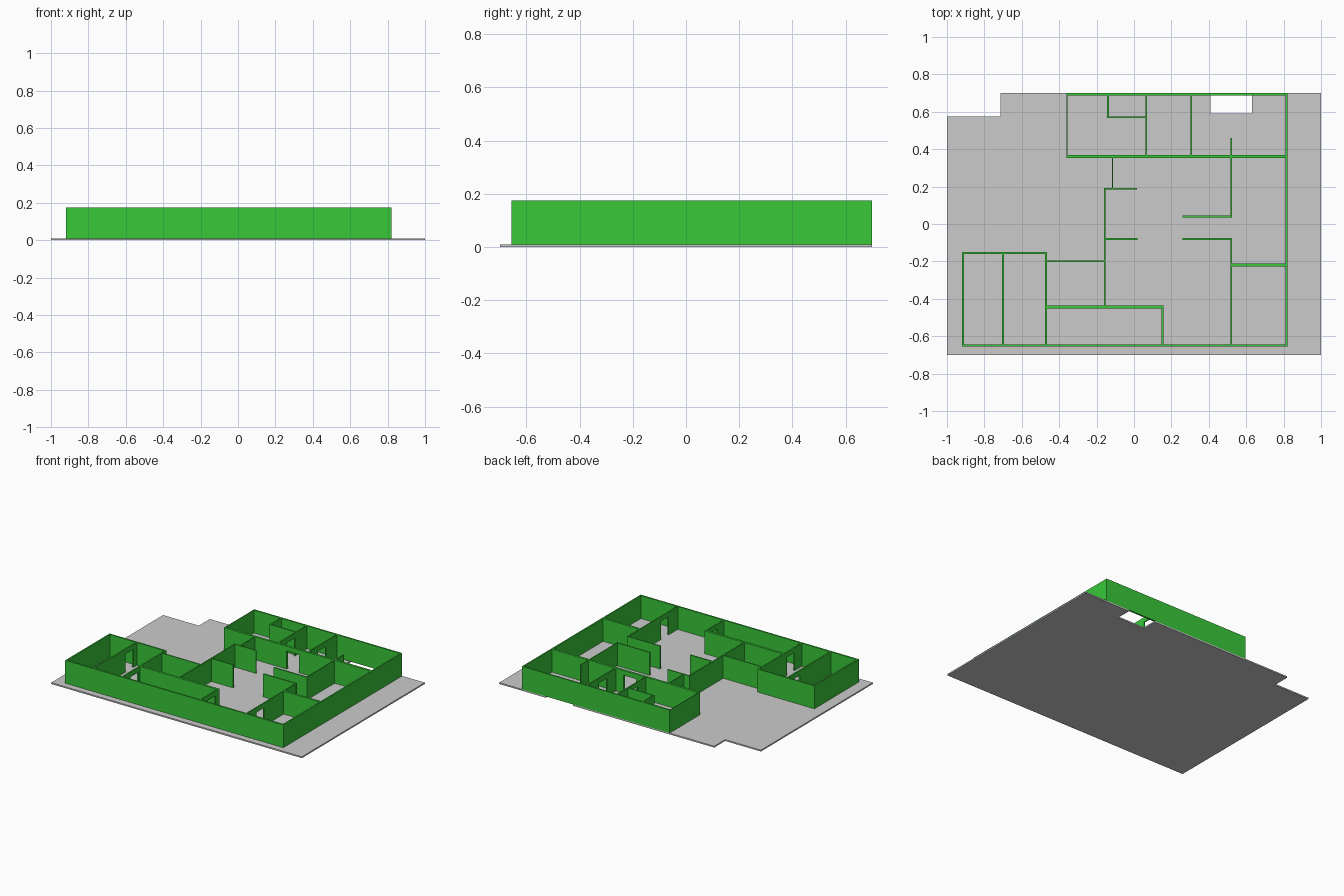
import bpy, bmesh

if "Cube" in bpy.data.objects:
    bpy.data.objects.remove(bpy.data.objects["Cube"])

FLOOR, TOP, DOOR = 0.01, 0.175, 0.14

green = bpy.data.materials.new("wall_green")
green.diffuse_color = (0.04, 0.58, 0.04, 1)
green.use_nodes = True
green.node_tree.nodes["Principled BSDF"].inputs["Base Color"].default_value = green.diffuse_color


def finish(name, bm, mat=None):
    bmesh.ops.recalc_face_normals(bm, faces=bm.faces)
    me = bpy.data.meshes.new(name)
    bm.to_mesh(me)
    bm.free()
    ob = bpy.data.objects.new(name, me)
    bpy.context.collection.objects.link(ob)
    if mat:
        me.materials.append(mat)
    return ob


def box(bm, x0, x1, y0, y1, z0, z1):
    vs = bmesh.ops.create_cube(bm, size=1)["verts"]
    for v in vs:
        v.co = ((x0 + x1) / 2 + v.co.x * (x1 - x0),
                (y0 + y1) / 2 + v.co.y * (y1 - y0),
                (z0 + z1) / 2 + v.co.z * (z1 - z0))


def wall(name, axis, pos, a, b, t=0.01, door=None):
    """Straight wall along an axis, optionally with a doorway under a lintel."""
    bm = bmesh.new()
    parts = [(a, b, FLOOR)]
    if door:
        parts = [(a, door[0], FLOOR), (door[0], door[1], DOOR), (door[1], b, FLOOR)]
    for s, e, z in parts:
        if axis == "x":
            box(bm, s, e, pos - t / 2, pos + t / 2, z, TOP)
        else:
            box(bm, pos - t / 2, pos + t / 2, s, e, z, TOP)
    finish(name, bm, green)


# Floor slab with corner notch and shaft opening at the back
bm = bmesh.new()
outline = [(-1, -.7), (1, -.7), (1, .7), (.63, .7), (.63, .59), (.41, .59),
           (.41, .7), (-.715, .7), (-.715, .575), (-1, .575)]
face = bm.faces.new([bm.verts.new((x, y, 0)) for x, y in outline])
ext = bmesh.ops.extrude_face_region(bm, geom=[face])["geom"]
bmesh.ops.translate(bm, vec=(0, 0, FLOOR),
                    verts=[g for g in ext if isinstance(g, bmesh.types.BMVert)])
finish("floor_slab", bm)

# Outer walls
wall("back_outer_wall", "x", .694, -.36, .82, .012)
wall("front_outer_wall", "x", -.649, -.92, .82, .012)
wall("right_outer_wall", "y", .815, -.655, .70, .01)
wall("left_outer_wall", "y", -.915, -.655, -.15, .01)
wall("left_wing_back_wall", "x", -.155, -.92, -.465, .012)
wall("back_wing_end_wall", "y", -.358, .357, .70, .004)

# Back row of rooms
wall("back_wing_front_wall", "x", .362, -.36, .82, .016, (.14, .24))
wall("bath_side_wall", "y", -.14, .57, .694)
wall("bath_front_wall", "x", .571, -.145, .065, .008)
wall("back_room_wall_left", "y", .065, .362, .694, .008, (.46, .55))
wall("back_room_wall_right", "y", .305, .362, .694, .008, (.47, .56))

# Central hall partitions
wall("hall_wall_upper_stub", "y", -.115, .19, .362, .006)
wall("hall_wall_left", "y", -.157, -.445, .192, .008)
wall("hall_stub_upper_left", "x", .188, -.16, .015, .008)
wall("hall_stub_lower_left", "x", -.08, -.16, .02)
wall("hall_stub_upper_right", "x", .04, .26, .525)
wall("hall_stub_lower_right", "x", -.08, .26, .525)
wall("right_room_wall", "y", .52, .037, .46, .006)

# Front rooms
wall("front_right_room_wall", "y", .52, -.649, -.076, .008, (-.54, -.45))
wall("front_right_divider", "x", -.22, .52, .815, .015)
wall("corridor_end_wall", "y", .152, -.649, -.437, .01, (-.57, -.48))
wall("corridor_back_wall", "x", -.445, -.47, .157, .016)
wall("left_wing_divider", "y", -.70, -.649, -.155, .01, (-.29, -.20))
wall("left_wing_inner_wall", "y", -.47, -.649, -.155, .01, (-.56, -.47))
wall("middle_room_back_wall", "x", -.198, -.47, -.157, .008)
